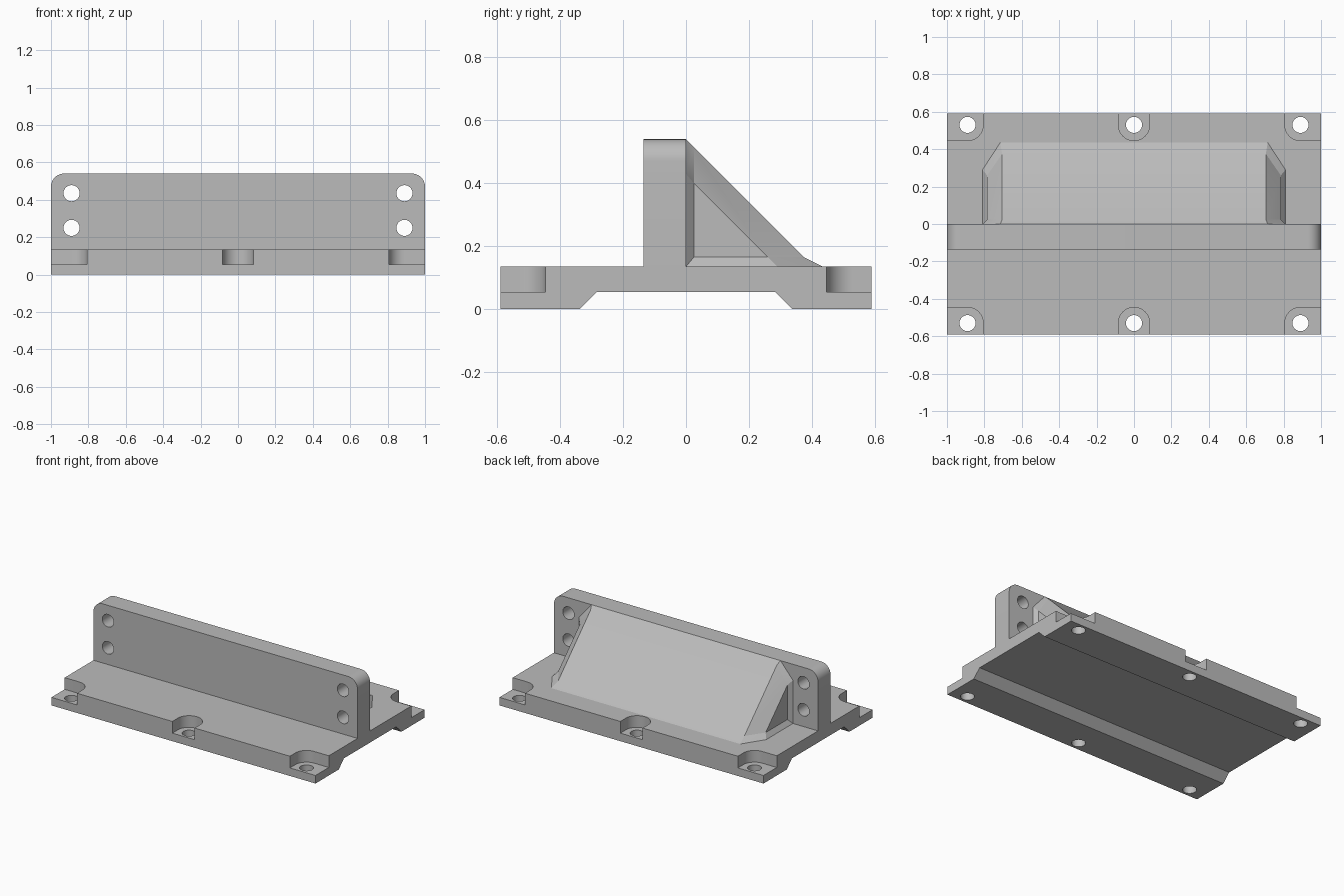
import bpy, bmesh, math
from mathutils import Vector

cube = bpy.data.objects.get("Cube")
if cube:
    bpy.data.objects.remove(cube, do_unlink=True)

grey = bpy.data.materials.new("plain grey")
grey.use_nodes = True
GREY = (0.5, 0.5, 0.5, 1)
grey.diffuse_color = GREY
grey.node_tree.nodes["Principled BSDF"].inputs["Base Color"].default_value = GREY

LENGTH, DEPTH = 1.0, 0.59           # half sizes of the base
LEDGE, DECK, TOP = 0.055, 0.135, 0.54
HOLE, RECESS = 0.043, 0.084
BOLT_X, BOLT_Y = 0.89, 0.53


def make_object(name, bm):
    bmesh.ops.recalc_face_normals(bm, faces=bm.faces)
    mesh = bpy.data.meshes.new(name)
    bm.to_mesh(mesh)
    bm.free()
    mesh.materials.append(grey)
    obj = bpy.data.objects.new(name, mesh)
    bpy.context.collection.objects.link(obj)
    return obj


def hull(name, points):
    bm = bmesh.new()
    for p in points:
        bm.verts.new(p)
    res = bmesh.ops.convex_hull(bm, input=bm.verts)
    loose = {v for v in res["geom_interior"] + res["geom_unused"]
             if isinstance(v, bmesh.types.BMVert)}
    bmesh.ops.delete(bm, geom=list(loose), context="VERTS")
    bmesh.ops.dissolve_limit(bm, angle_limit=0.01, verts=bm.verts, edges=bm.edges)
    return make_object(name, bm)


def combine(target, tool, operation):
    mod = target.modifiers.new("combine", "BOOLEAN")
    mod.operation, mod.object, mod.solver = operation, tool, "EXACT"
    bpy.context.view_layer.objects.active = target
    bpy.ops.object.modifier_apply(modifier=mod.name)
    bpy.data.objects.remove(tool, do_unlink=True)


def ring(radius, count=48):
    return [(radius * math.cos(2 * math.pi * i / count),
             radius * math.sin(2 * math.pi * i / count)) for i in range(count)]


# Base and upright plate: one profile extruded along x
half = [(-DEPTH, DECK), (-DEPTH, 0), (-0.338, 0), (-0.283, LEDGE)]
profile = half + [(-y, z) for y, z in reversed(half)]
profile += [(0, DECK), (0, TOP), (-0.135, TOP), (-0.135, DECK)]
bm = bmesh.new()
face = bm.faces.new([bm.verts.new((-LENGTH, y, z)) for y, z in profile])
ext = bmesh.ops.extrude_face_region(bm, geom=[face])
bmesh.ops.translate(bm, vec=(2 * LENGTH, 0, 0),
                    verts=[g for g in ext["geom"] if isinstance(g, bmesh.types.BMVert)])
corners = [e for e in bm.edges if all(v.co.z > TOP - 0.01 for v in e.verts)
           and abs(e.verts[0].co.x - e.verts[1].co.x) < 0.01]
bmesh.ops.bevel(bm, geom=corners, offset=0.07, segments=10, profile=0.5, affect="EDGES")
bracket = make_object("bracket_body", bm)

# Bolt recesses and vertical bolt holes along both long edges
for sy in (-1, 1):
    for sx in (-1, 0, 1):
        centre = Vector((sx * BOLT_X, sy * BOLT_Y))
        outline = [centre + Vector(p) for p in ring(RECESS)]
        far = sy * (DEPTH + 0.1)
        if sx:
            edge = sx * (LENGTH + 0.1)
            outline += [Vector((edge, far)), Vector((edge, centre.y - sy * RECESS)),
                        Vector((centre.x - sx * RECESS, far))]
        else:
            outline += [Vector((RECESS, far)), Vector((-RECESS, far))]
        combine(bracket, hull("recess_cutter", [(p.x, p.y, z) for p in outline
                                                for z in (LEDGE, 0.2)]), "DIFFERENCE")
        combine(bracket, hull("bolt_cutter", [(centre.x + a, centre.y + b, z)
                                              for a, b in ring(HOLE) for z in (-0.1, 0.1)]),
                "DIFFERENCE")

# Horizontal holes through the upright plate
for x in (-BOLT_X, BOLT_X):
    for z in (0.25, 0.435):
        combine(bracket, hull("plate_hole_cutter", [(x + a, y, z + b)
                                                    for a, b in ring(HOLE) for y in (-0.2, 0.1)]),
                "DIFFERENCE")


# Wedge gusset behind the plate, with chamfered sides and flared feet
def mirrored(points):
    return [(s * x, y, z) for x, y, z in points for s in (-1, 1)]


SIDE, CREST, FLARE = 0.785, 0.705, 0.81
LOW = 0.425
gusset = hull("gusset", mirrored([
    (SIDE, 0, DECK), (SIDE, 0, LOW), (SIDE, LOW - DECK, DECK),
    (CREST, 0, TOP), (CREST, TOP - DECK, DECK)]))
step = DECK + 0.03
foot = hull("foot_flare", mirrored([
    (FLARE, 0, DECK), (FLARE, 0.29, DECK), (0.715, 0.435, DECK),
    (SIDE, 0, step), (SIDE, LOW - step, step), (CREST, TOP - step, step)]))
back = hull("plate_flare", mirrored([
    (FLARE, 0, DECK), (FLARE, 0, 0.43), (0.715, 0, TOP),
    (SIDE, 0.025, DECK), (SIDE, 0.025, LOW - 0.025), (CREST, 0.025, TOP - 0.025)]))
combine(gusset, foot, "UNION")
combine(gusset, back, "UNION")

# Smooth round surfaces, keep edges sharp
for obj in (bracket, gusset):
    bpy.ops.object.select_all(action="DESELECT")
    obj.select_set(True)
    bpy.context.view_layer.objects.active = obj
    bpy.ops.object.shade_smooth_by_angle(angle=math.radians(20))
